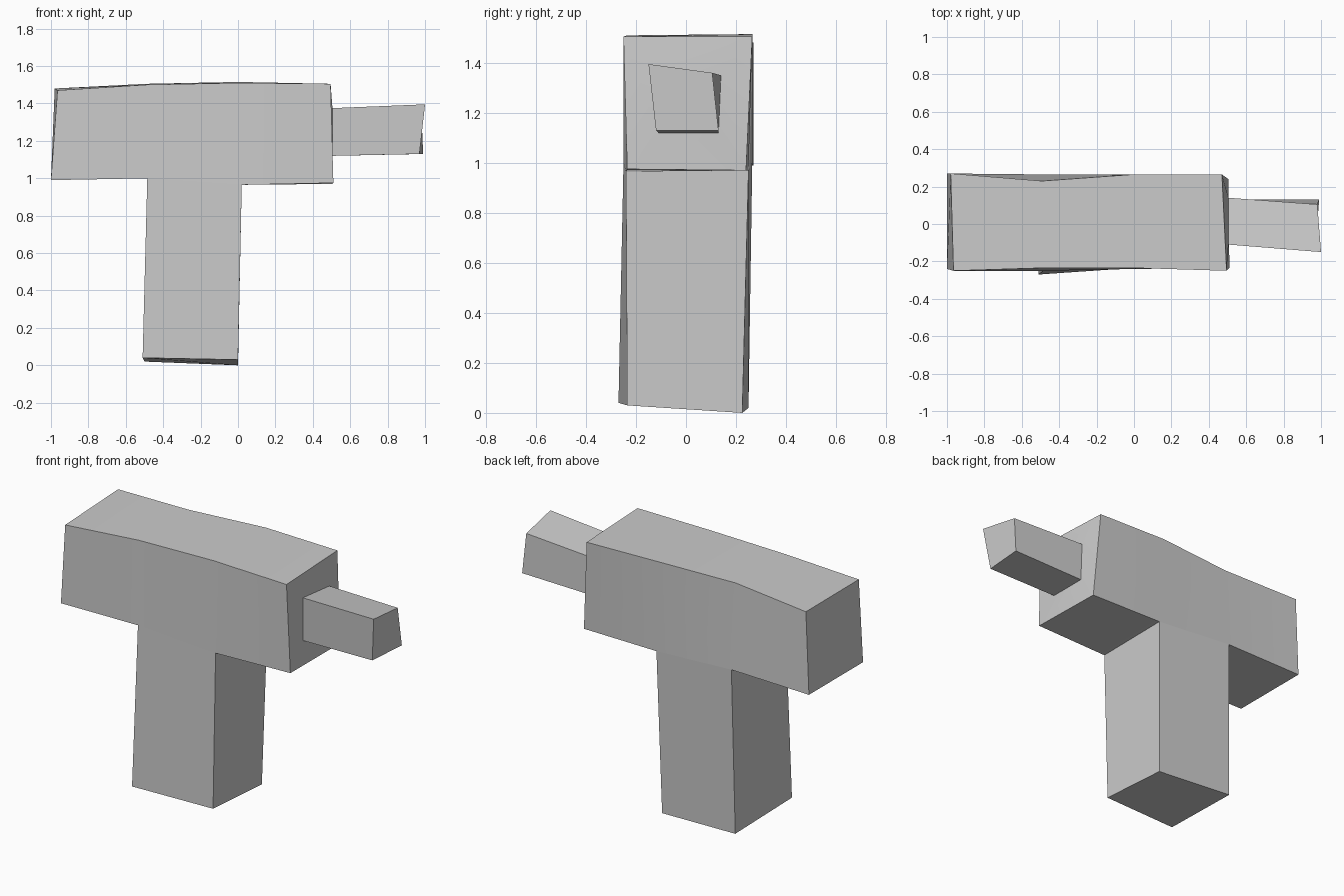
import bpy
import bmesh
import math

default_cube = bpy.data.objects.get("Cube")
if default_cube:
    bpy.data.objects.remove(default_cube, do_unlink=True)

# One plain grey for everything
grey = bpy.data.materials.new("plain_grey")
grey.use_nodes = True
colour = (0.6, 0.6, 0.6, 1.0)
grey.diffuse_color = colour
grey.node_tree.nodes["Principled BSDF"].inputs["Base Color"].default_value = colour


def loft(name, rings):
    """Skin a row of four-cornered rings, cap both ends, and shade it."""
    bm = bmesh.new()
    loops = [[bm.verts.new(corner) for corner in ring] for ring in rings]
    for near, far in zip(loops, loops[1:]):
        for i in range(4):
            j = (i + 1) % 4
            bm.faces.new((near[i], near[j], far[j], far[i]))
    bm.faces.new(loops[0])
    bm.faces.new(loops[-1])
    bmesh.ops.recalc_face_normals(bm, faces=bm.faces[:])
    mesh = bpy.data.meshes.new(name)
    bm.to_mesh(mesh)
    bm.free()
    mesh.materials.append(grey)
    part = bpy.data.objects.new(name, mesh)
    bpy.context.collection.objects.link(part)
    bpy.ops.object.select_all(action="DESELECT")
    part.select_set(True)
    bpy.context.view_layer.objects.active = part
    bpy.ops.object.shade_smooth_by_angle(angle=math.radians(30))
    return part


# Rings run: front bottom, back bottom, back top, front top
butt = [(-1, -.24, .99), (-1, .27, .99), (-.98, .27, 1.48), (-.965, -.25, 1.47)]
rear = [(-.485, -.25, 1), (-.485, .265, 1), (-.49, .23, 1.505), (-.49, -.235, 1.5)]
middle = [(.02, -.24, .965), (.02, .25, .97), (0, .265, 1.515), (0, -.235, 1.51)]
front = [(.51, -.235, .975), (.505, .24, .97), (.47, .265, 1.505), (.495, -.25, 1.505)]
socket = [(.505, -.11, 1.12), (.505, .13, 1.12), (.505, .14, 1.35), (.505, -.11, 1.375)]
tip = [(.97, -.12, 1.13), (.99, .13, 1.13), (.98, .105, 1.36), (1, -.15, 1.395)]

# Head block, with its end face closing in on the nose socket
loft("head", [butt, rear, middle, front, socket])

# Short nose
loft("nose", [socket, tip])

# Handle hangs from the head's middle underside corners
grip_top = [rear[0], middle[0], middle[1], rear[1]]
grip_foot = [(-.51, -.27, .04), (0, -.235, .03), (0, .225, 0), (-.5, .25, .02)]
loft("handle", [grip_top, grip_foot])
